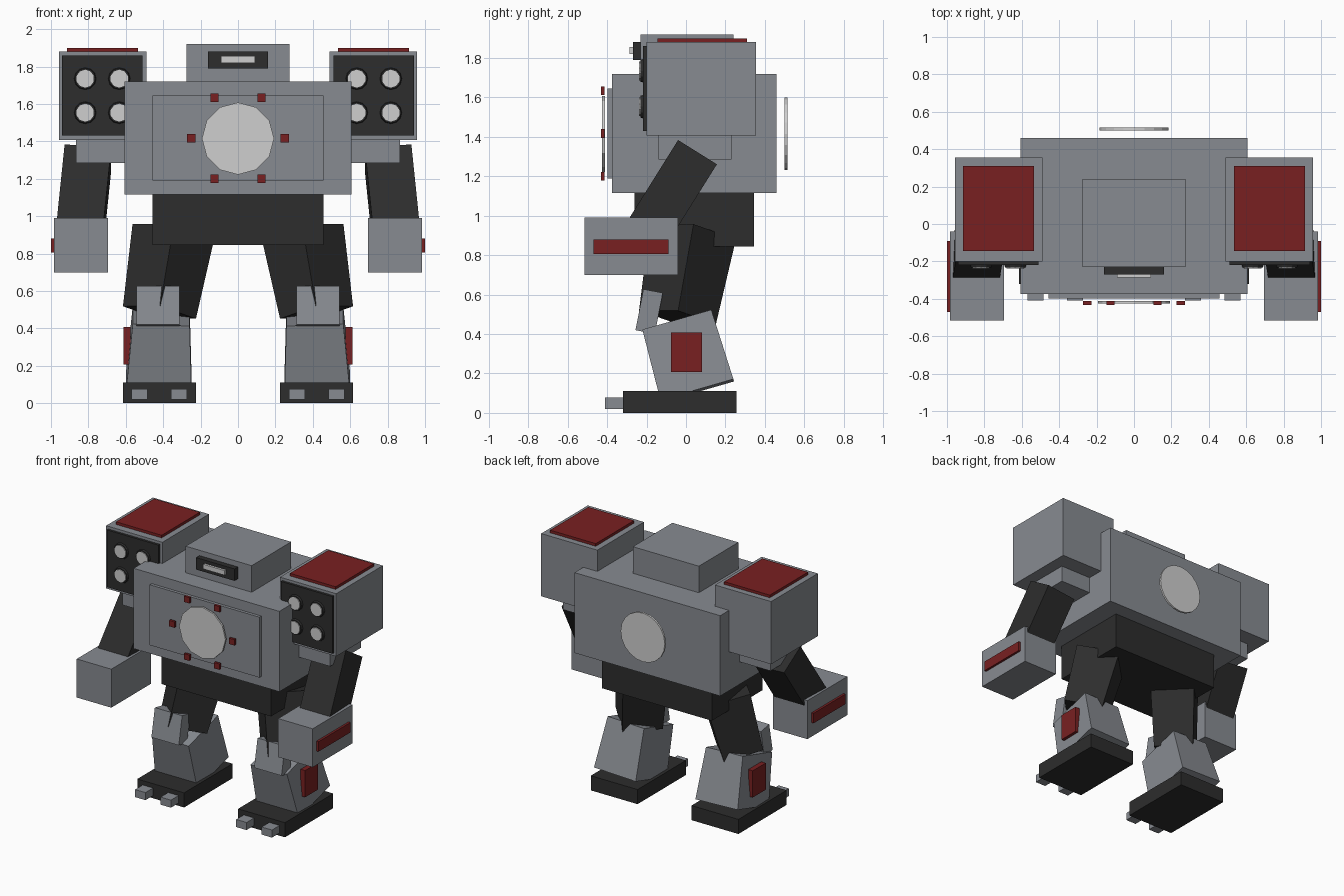
import bpy, bmesh, math
from mathutils import Vector, Matrix

if "Cube" in bpy.data.objects:
    bpy.data.objects.remove(bpy.data.objects["Cube"])


def material(name, rgb):
    m = bpy.data.materials.new(name)
    m.diffuse_color = (*rgb, 1)
    m.use_nodes = True
    m.node_tree.nodes["Principled BSDF"].inputs["Base Color"].default_value = m.diffuse_color
    return m


GREY = material("armour grey", (0.243, 0.258, 0.283))
DARK = material("frame black", (0.026, 0.026, 0.026))
RED = material("dark red", (0.19, 0.0145, 0.0155))
WHITE = material("pale white", (0.62, 0.62, 0.62))


def finish(name, bm, mat, mirror):
    bmesh.ops.recalc_face_normals(bm, faces=bm.faces)
    me = bpy.data.meshes.new(name)
    bm.to_mesh(me)
    bm.free()
    me.materials.append(mat)
    ob = bpy.data.objects.new(name, me)
    bpy.context.collection.objects.link(ob)
    if mirror:
        ob.modifiers.new("Mirror", 'MIRROR').use_clip = False
    return ob


def box(name, mat, x, y, z, mirror=False):
    """Upright box from its extents on each axis."""
    size = [b - a for a, b in (x, y, z)]
    mid = [(a + b) / 2 for a, b in (x, y, z)]
    bm = bmesh.new()
    bmesh.ops.create_cube(bm, size=1, matrix=Matrix.Translation(mid) @ Matrix.Diagonal((*size, 1)))
    return finish(name, bm, mat, mirror)


def tilted_box(name, mat, centre, size, pitch, roll=0, taper=(1, 1)):
    """Mirrored box, tapered at the top, rolled and then pitched."""
    bm = bmesh.new()
    bmesh.ops.create_cube(bm, size=1)
    for v in bm.verts:
        if v.co.z > 0:
            v.co.x *= taper[0]
            v.co.y *= taper[1]
    m = (Matrix.Translation(centre) @ Matrix.Rotation(math.radians(pitch), 4, 'X')
         @ Matrix.Rotation(math.radians(roll), 4, 'Y') @ Matrix.Diagonal((*size, 1)))
    bm.transform(m)
    return finish(name, bm, mat, True)


def prism(name, mat, start, end, r1, r2, sides, mirror=False):
    """Straight prism or cone between two points."""
    a, b = Vector(start), Vector(end)
    d = b - a
    rot = Vector((0, 0, 1)).rotation_difference(d).to_matrix().to_4x4()
    bm = bmesh.new()
    bmesh.ops.create_cone(bm, cap_ends=True, segments=sides, radius1=r1, radius2=r2,
                          depth=d.length, matrix=Matrix.Translation((a + b) / 2) @ rot)
    return finish(name, bm, mat, mirror)


# Body
box("torso", GREY, (-.607, .607), (-.375, .46), (1.115, 1.72))
box("chest_panel", GREY, (-.457, .457), (-.398, -.37), (1.19, 1.645))
box("pelvis", DARK, (-.457, .457), (-.26, .345), (.845, 1.115))
prism("chest_disc", WHITE, (0, -.412, 1.415), (0, -.425, 1.415), .193, .193, 12)
prism("back_disc", WHITE, (0, .50, 1.415), (0, .515, 1.415), .184, .184, 20)
for i in range(6):
    a = i * math.pi / 3
    x, z = .25 * math.cos(a), 1.417 + .25 * math.sin(a)
    box("chest_stud", RED, (x - .022, x + .022), (-.432, -.413), (z - .022, z + .022))

# Head
box("head", GREY, (-.275, .275), (-.23, .24), (1.70, 1.92))
box("visor", DARK, (-.16, .16), (-.27, -.225), (1.79, 1.88))
box("visor_light", WHITE, (-.09, .09), (-.287, -.265), (1.82, 1.855))

# Shoulder launchers
box("launcher", GREY, (.49, .958), (-.20, .355), (1.408, 1.88), True)
box("launcher_top_plate", RED, (.535, .915), (-.145, .31), (1.875, 1.90), True)
box("launcher_face", DARK, (.51, .94), (-.218, -.195), (1.43, 1.86), True)
for x in (.635, .817):
    for z in (1.553, 1.735):
        prism("launch_tube", DARK, (x, -.215, z), (x, -.232, z), .06, .055, 12, True)
        prism("tube_tip", WHITE, (x, -.23, z), (x, -.238, z), .048, .048, 10, True)

# Arms
box("shoulder", GREY, (.55, .865), (-.14, .23), (1.285, 1.45), True)
tilted_box("upper_arm", DARK, (.826, -.09, 1.085), (.25, .232, .54), -32, -5)
box("forearm", GREY, (.695, .983), (-.515, -.04), (.70, .99), True)
box("forearm_stripe", RED, (.98, 1.0), (-.47, -.09), (.805, .88), True)

# Legs
prism("thigh", DARK, (.42, -.043, .485), (.345, .035, .92), .198, .222, 4, True)
tilted_box("knee_guard", GREY, (.428, -.187, .514), (.228, .1, .212), -11)
tilted_box("shin", GREY, (.417, .006, .29), (.35, .385, .37), 16, -2, (.87, .945))
box("shin_plate", RED, (.575, .612), (-.075, .08), (.207, .408), True)
box("foot", DARK, (.225, .615), (-.32, .255), (0, .11), True)
for x in (.315, .527):
    box("toe", GREY, (x - .043, x + .043), (-.41, -.315), (.02, .077), True)
